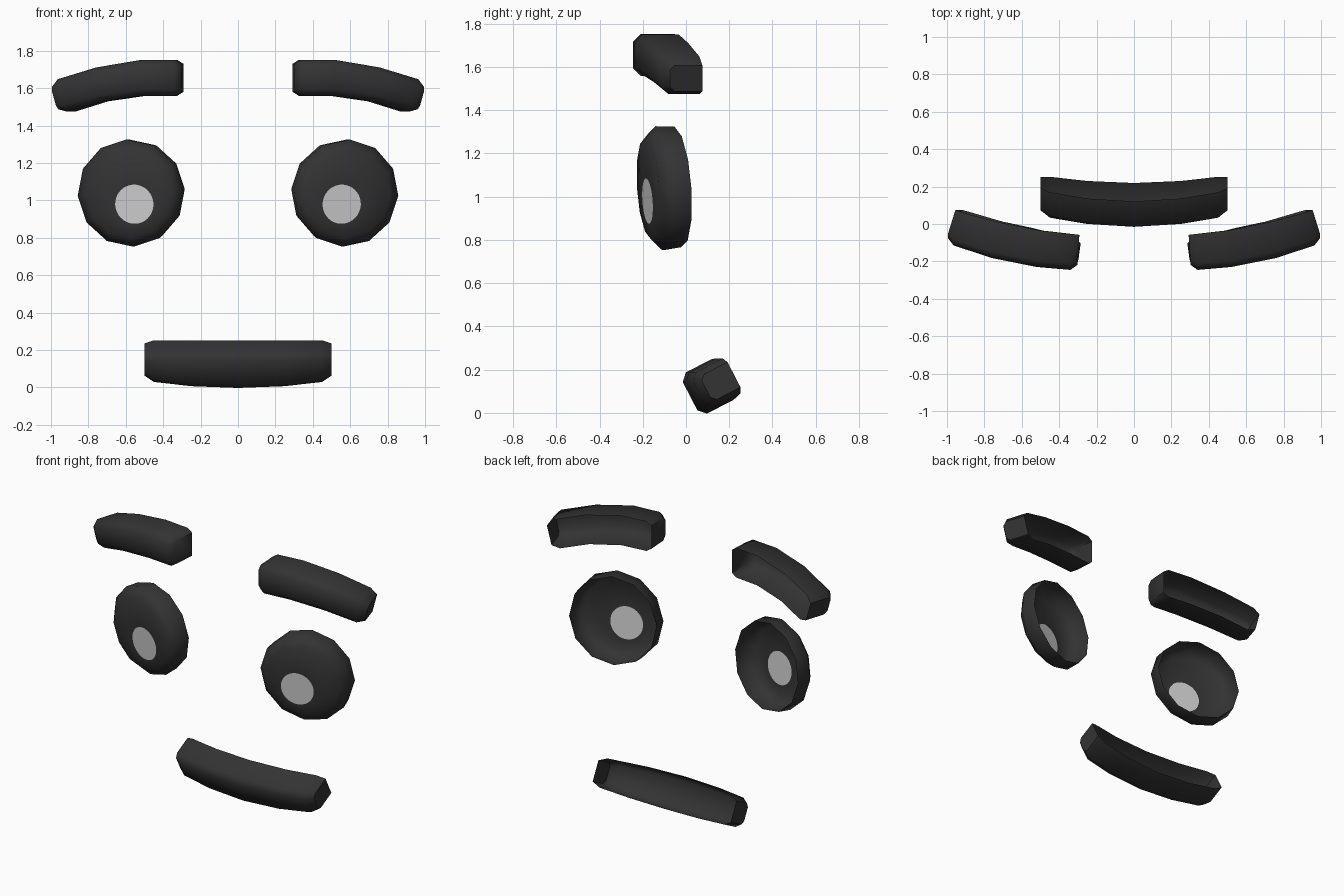
import bpy, bmesh, math
from mathutils import Vector

if "Cube" in bpy.data.objects:
    bpy.data.objects.remove(bpy.data.objects["Cube"])


def material(name, v):
    m = bpy.data.materials.new(name)
    m.diffuse_color = (v, v, v, 1)
    m.use_nodes = True
    m.node_tree.nodes["Principled BSDF"].inputs["Base Color"].default_value = m.diffuse_color
    return m


DARK = material("soft black", 0.033)
LIGHT = material("light grey", 0.63)


def finish(bm, name):
    bmesh.ops.recalc_face_normals(bm, faces=bm.faces[:])
    for f in bm.faces:
        f.smooth = True
    for e in bm.edges:
        e.smooth = len(e.link_faces) == 2 and e.calc_face_angle(0) < math.radians(52)
    me = bpy.data.meshes.new(name)
    bm.to_mesh(me)
    bm.free()
    me.materials.append(DARK)
    me.materials.append(LIGHT)
    ob = bpy.data.objects.new(name, me)
    bpy.context.collection.objects.link(ob)
    return ob


def open_bar(name, stations, side=1):
    """Open-backed bar: each station = (back centre, forward, up, half height, depth, bevel)."""
    bm = bmesh.new()
    rows = []
    for c, d, u, h, dep, b in stations:
        c, d, u = Vector(c), Vector(d).normalized(), Vector(u).normalized()
        prof = [(h, 0), (h, dep - b), (h - b, dep), (b - h, dep), (-h, dep - b), (-h, 0)]
        row = []
        for t, q in prof:
            p = c + u * t + d * q
            row.append(bm.verts.new((p.x * side, p.y, p.z)))
        rows.append(row)
    for r0, r1 in zip(rows, rows[1:]):
        for i in range(5):
            bm.faces.new((r0[i], r0[i + 1], r1[i + 1], r1[i]))
    bm.faces.new(rows[0])
    bm.faces.new(rows[-1])
    return finish(bm, name)


def eye(name, side):
    """Open-backed twelve-sided button with a round highlight cut into its front."""
    yaw, pitch = math.radians(13), math.radians(4)
    n = Vector((math.sin(yaw), -math.cos(yaw), -math.sin(pitch))).normalized()
    r = Vector((math.cos(yaw), math.sin(yaw), 0))
    u = n.cross(r)
    back = Vector((0.557, -0.038, 1.045))
    bm = bmesh.new()

    def ring(count, radius, depth, ox=0, oz=0):
        out = []
        for i in range(count):
            a = 2 * math.pi * i / count - math.radians(3)
            p = back + n * depth + r * (ox + radius * math.cos(a)) + u * (oz + radius * math.sin(a))
            out.append(bm.verts.new((p.x * side, p.y, p.z)))
        return out

    rings = [ring(12, 0.280, 0), ring(12, 0.288, 0.09), ring(12, 0.235, 0.14)]
    for r0, r1 in zip(rings, rings[1:]):
        for i in range(12):
            j = (i + 1) % 12
            bm.faces.new((r0[i], r0[j], r1[j], r1[i]))
    # highlight
    spot = ring(36, 0.105, 0.14, -0.034, -0.056)
    for i in range(12):
        arc = [spot[(3 * i + k) % 36] for k in (3, 2, 1, 0)]
        bm.faces.new([rings[2][i], rings[2][(i + 1) % 12]] + arc)
    bm.faces.new(spot).material_index = 1
    return finish(bm, name)


# eyebrow stations, inner end to outer end
brow = [
    ((0.292, -0.058, 1.655), (0.06, -1, 0), (0, 0, 1), 0.075, 0.160, 0.025),
    ((0.325, -0.054, 1.655), (0.08, -1, 0), (0, 0, 1), 0.096, 0.192, 0.035),
    ((0.495, -0.035, 1.655), (0.12, -1, 0), (0.05, 0, 1), 0.096, 0.196, 0.035),
    ((0.710, 0.010, 1.620), (0.20, -1, 0), (0.18, 0, 1), 0.092, 0.196, 0.035),
    ((0.895, 0.062, 1.561), (0.31, -1, 0), (0.28, 0, 1), 0.090, 0.185, 0.035),
    ((0.938, 0.076, 1.547), (0.31, -1, 0), (0.28, 0, 1), 0.062, 0.158, 0.022),
]

# mouth: half of the stations, centre to corner, tilted forward and down
fwd, up = (0, -0.87, -0.45), (0, -0.45, 0.87)
half = [
    ((0.00, 0.170, 0.155), fwd, up, 0.107, 0.170, 0.033),
    ((0.25, 0.183, 0.160), fwd, up, 0.102, 0.170, 0.033),
    ((0.45, 0.211, 0.172), fwd, up, 0.090, 0.170, 0.033),
    ((0.50, 0.222, 0.177), fwd, up, 0.065, 0.145, 0.022),
]
mirrored = [((-s[0][0], s[0][1], s[0][2]),) + s[1:] for s in reversed(half[1:])]
open_bar("mouth", mirrored + half)

for label, side in (("right", 1), ("left", -1)):
    open_bar(label + "_eyebrow", brow, side)
    eye(label + "_eye", side)
